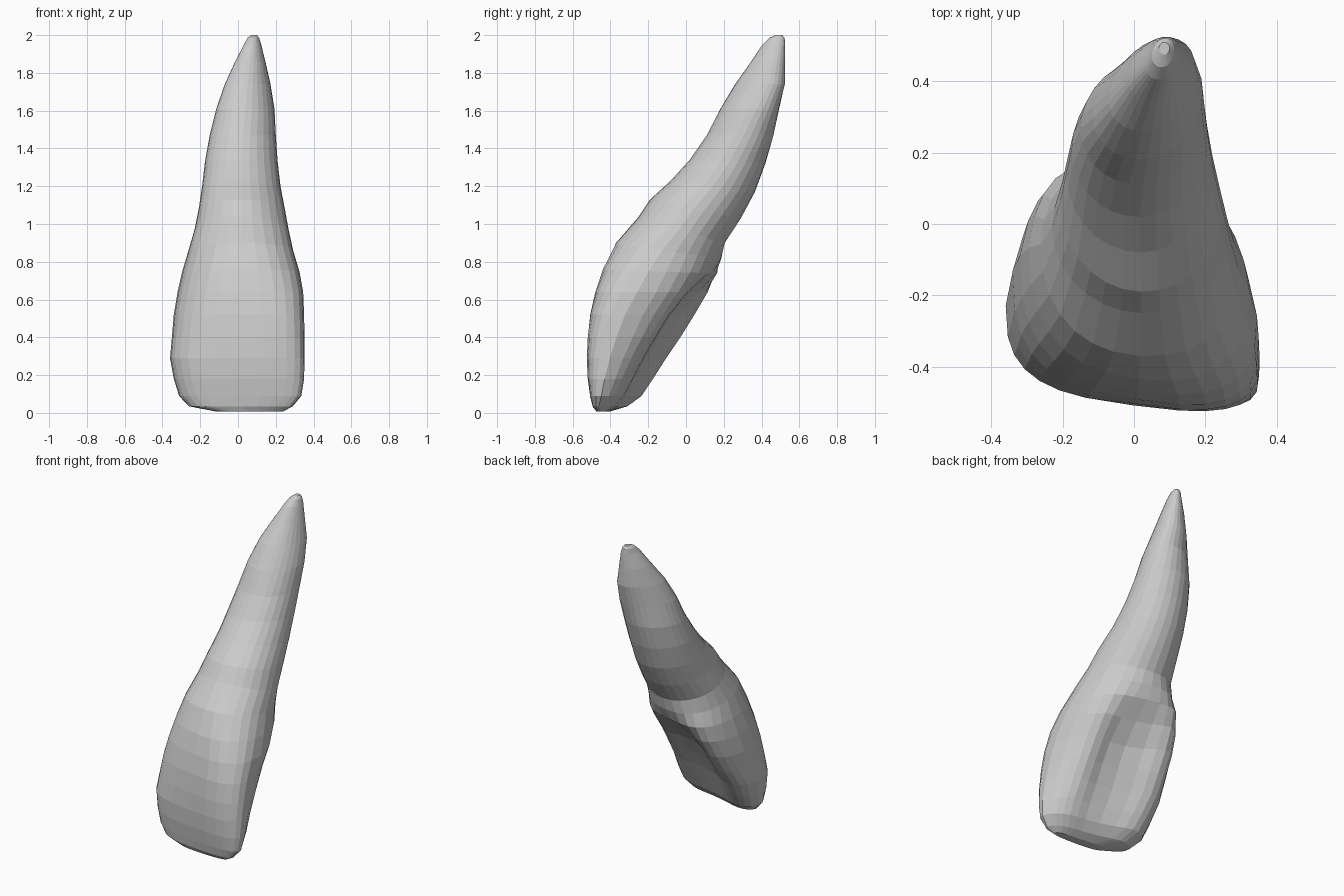
import bpy
import math

SIDES = 28


def spow(t, p):
    return math.copysign(abs(t) ** p, t)


def ring(z, xl, xr, yf, yb, skew=0.0, tilt=0.0, fossa=0.0, p=1.0):
    """Cross-section fitted exactly to its left/right/front/back limits."""
    h = (yb - yf) / 2
    raw = []
    for i in range(SIDES):
        a = 2 * math.pi * i / SIDES
        u, v = spow(math.cos(a), p), spow(math.sin(a), p)
        # the front face is twisted less than the back face
        y = h * v + skew * u * (1 + 0.45 * min(v, 0))
        if v > 0:                                  # scoop between two ridges
            y -= fossa * math.exp(-(abs(u) / 0.62) ** 3) * min(1, 2 * v)
            u *= 1 - 0.55 * (1 - p) * v            # narrower towards the back
        raw.append((u, y, v))
    lo, hi = min(r[1] for r in raw), max(r[1] for r in raw)
    return [((xl + xr) / 2 + u * (xr - xl) / 2,
             yf + (y - lo) / (hi - lo) * (yb - yf),
             z - tilt * v) for u, y, v in raw]


def loft(name, sections, cap_start, cap_end):
    """Skin a stack of cross-sections and cap the outer end."""
    verts = [pt for s in sections for pt in ring(*s)]
    n = SIDES
    faces = []
    if cap_start:
        faces.append(tuple(reversed(range(n))))
    if cap_end:
        faces.append(tuple(range(len(verts) - n, len(verts))))
    for k in range(len(sections) - 1):
        for i in range(n):
            j = (i + 1) % n
            faces.append((k * n + i, k * n + j, k * n + n + j, k * n + n + i))
    mesh = bpy.data.meshes.new(name)
    mesh.from_pydata(verts, [], faces)
    mesh.update()
    obj = bpy.data.objects.new(name, mesh)
    bpy.context.collection.objects.link(obj)
    return obj


# Neck line shared by crown and root: high in front, low at the back
neck = (0.97, -0.23, 0.268, -0.25, 0.205, -0.015, 0.07, 0.0, 1.0)

# Crown: twisted biting edge, scooped back, narrowing neck
# z, left, right, front, back, skew, tilt, scoop, squareness
loft("crown", [
    (0.008, -0.12, 0.24, -0.475, -0.40, -0.02, 0.0, 0.01, 0.8),
    (0.035, -0.26, 0.29, -0.495, -0.31, -0.065, 0.0, 0.03, 0.75),
    (0.09, -0.312, 0.335, -0.508, -0.235, -0.085, 0.0, 0.05, 0.7),
    (0.18, -0.34, 0.35, -0.52, -0.175, -0.09, 0.0, 0.07, 0.68),
    (0.29, -0.36, 0.352, -0.525, -0.105, -0.095, 0.0, 0.09, 0.66),
    (0.40, -0.35, 0.352, -0.52, -0.03, -0.10, 0.0, 0.11, 0.66),
    (0.52, -0.34, 0.35, -0.507, 0.045, -0.10, 0.0, 0.12, 0.68),
    (0.64, -0.32, 0.345, -0.48, 0.115, -0.085, 0.0, 0.09, 0.72),
    (0.75, -0.295, 0.325, -0.44, 0.165, -0.065, 0.01, 0.03, 0.8),
    (0.86, -0.262, 0.292, -0.37, 0.188, -0.035, 0.04, 0.0, 0.9),
    neck,
], True, False)

# Root: leans back and tapers to a blunt tip
# z, left, right, front, back, skew, tilt
loft("root", [
    neck,
    (1.08, -0.208, 0.248, -0.19, 0.29, -0.01, 0.05),
    (1.20, -0.19, 0.225, -0.08, 0.365, 0.0, 0.03),
    (1.33, -0.175, 0.21, 0.02, 0.42, 0.01, 0.01),
    (1.47, -0.15, 0.20, 0.11, 0.463, 0.02, 0.0),
    (1.61, -0.115, 0.193, 0.182, 0.493, 0.04, 0.0),
    (1.74, -0.07, 0.172, 0.26, 0.523, 0.05, 0.0),
    (1.86, -0.015, 0.145, 0.345, 0.525, 0.03, 0.0),
    (1.95, 0.032, 0.123, 0.405, 0.525, 0.02, 0.0),
    (1.985, 0.05, 0.112, 0.44, 0.522, 0.01, 0.0),
    (2.0, 0.07, 0.10, 0.475, 0.51, 0.0, 0.0),
], False, True)
